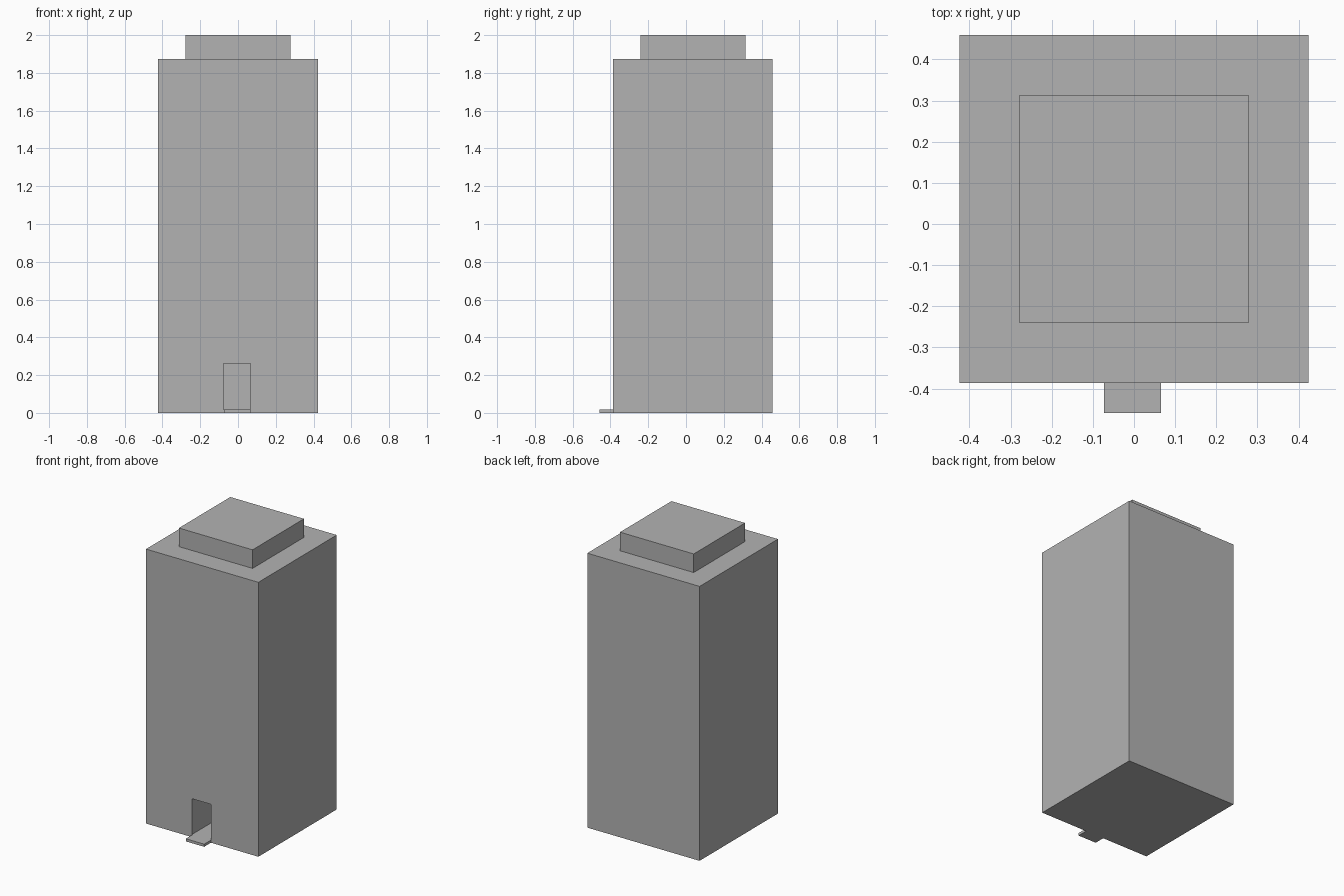
import bpy
import bmesh
from mathutils import Vector

# Remove the default cube
if "Cube" in bpy.data.objects:
    bpy.data.objects.remove(bpy.data.objects["Cube"], do_unlink=True)

# Single flat grey
GREY = (0.45, 0.45, 0.45, 1.0)
grey = bpy.data.materials.new("concrete_grey")
grey.use_nodes = True
grey.diffuse_color = GREY
grey.node_tree.nodes["Principled BSDF"].inputs["Base Color"].default_value = GREY


def box(name, low, high):
    """Axis-aligned box between two opposite corners."""
    low, high = Vector(low), Vector(high)
    bm = bmesh.new()
    bmesh.ops.create_cube(bm, size=1)
    bmesh.ops.scale(bm, vec=high - low, verts=bm.verts)
    bmesh.ops.translate(bm, vec=(low + high) / 2, verts=bm.verts)
    mesh = bpy.data.meshes.new(name)
    bm.to_mesh(mesh)
    bm.free()
    mesh.materials.append(grey)
    obj = bpy.data.objects.new(name, mesh)
    bpy.context.collection.objects.link(obj)
    return obj


FRONT, BACK = -0.386, 0.459
ROOF = 1.873
STEP_TOP = 0.018
RECESS = 0.28

# Main tower block and the smaller block on its roof
tower = box("tower_body", (-0.424, FRONT, 0), (0.424, BACK, ROOF))
box("roof_block", (-0.278, -0.24, ROOF), (0.278, 0.314, 2))

# Deep doorway cut into the front wall
cutter = box("doorway_cutter", (-0.077, FRONT - 0.1, STEP_TOP),
             (0.067, FRONT + RECESS, 0.262))
cutter.hide_render = True
cutter.hide_viewport = True
cut = tower.modifiers.new("doorway", 'BOOLEAN')
cut.operation = 'DIFFERENCE'
cut.solver = 'EXACT'
cut.object = cutter

# Low doorstep in front of the doorway
box("doorstep", (-0.073, -0.459, 0), (0.066, FRONT, STEP_TOP))
